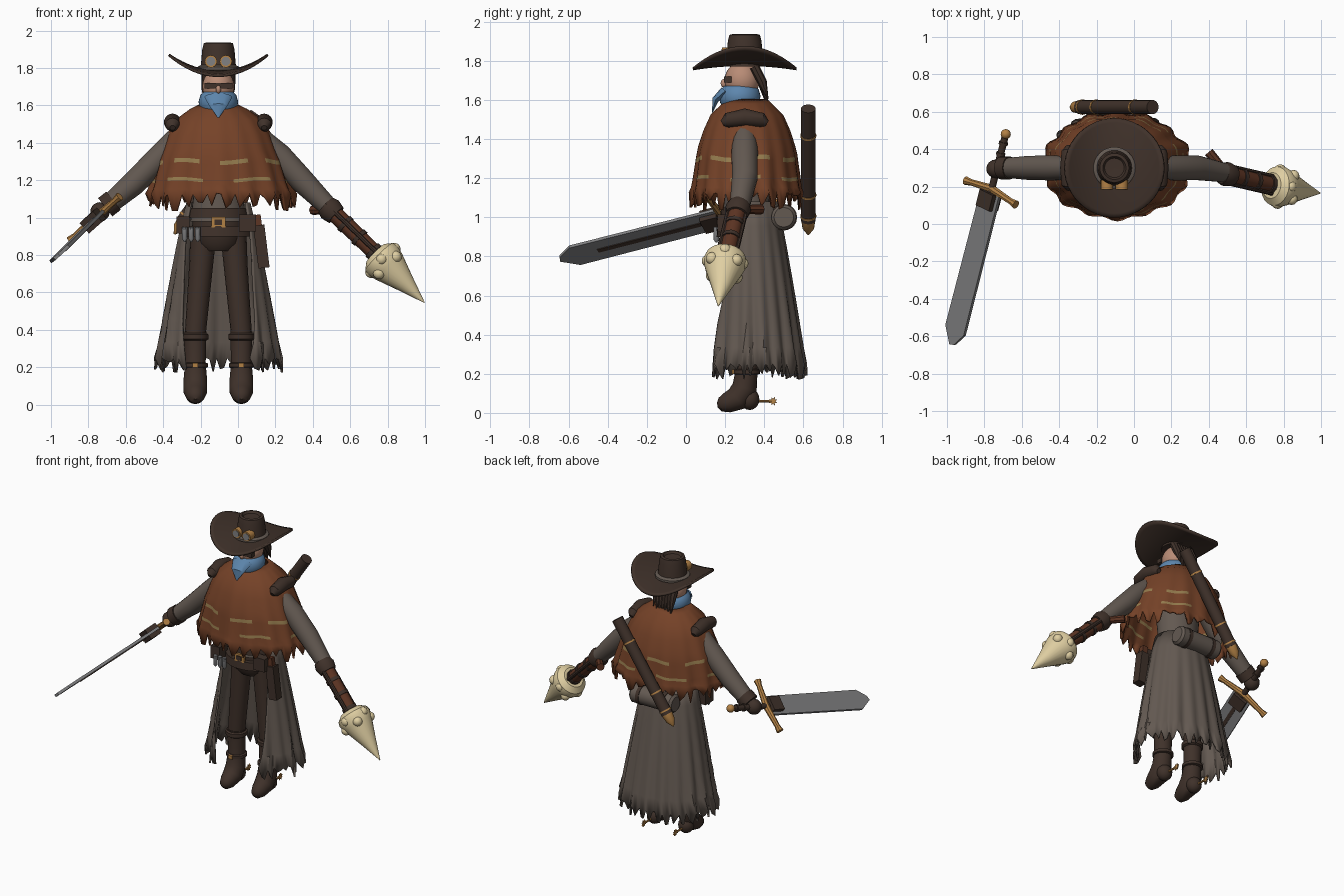
import bpy, bmesh, math, random
from math import sin, cos, pi, radians
from mathutils import Vector as V, Matrix

random.seed(4)
cube = bpy.data.objects.get("Cube")
if cube:
    bpy.data.objects.remove(cube)


def material(name, r, g, b):
    m = bpy.data.materials.new(name)
    m.use_nodes = True
    m.diffuse_color = (r, g, b, 1)
    m.node_tree.nodes["Principled BSDF"].inputs["Base Color"].default_value = (r, g, b, 1)
    return m


LEATHER = material("dark leather", .05, .031, .023)
RUST = material("rust cloth", .18, .055, .021)
COAT = material("grey brown cloth", .125, .1, .083)
SKIN = material("skin", .48, .26, .18)
BLUE = material("blue cloth", .11, .24, .42)
BRASS = material("brass", .45, .22, .06)
BONE = material("bone", .74, .62, .36)
STEEL = material("steel", .22, .22, .225)
WOOD = material("red wood", .11, .035, .017)
STRAW = material("straw trim", .3, .2, .075)
CX, CY = -.105, .3
made = []


def finish(name, bm, *mats):
    bmesh.ops.recalc_face_normals(bm, faces=bm.faces)
    me = bpy.data.meshes.new(name)
    bm.to_mesh(me)
    bm.free()
    ob = bpy.data.objects.new(name, me)
    bpy.context.collection.objects.link(ob)
    for m in mats:
        me.materials.append(m)
    made.append(ob)
    return ob


def loft(name, rows, mats, closed=True, caps=False, rule=None, thick=0):
    """Skin rows of points; rule(row, column) picks the material slot."""
    bm = bmesh.new()
    vs = [[bm.verts.new(p) for p in row] for row in rows]
    n = len(rows[0])
    for i in range(len(vs) - 1):
        for j in range(n if closed else n - 1):
            k = (j + 1) % n
            f = bm.faces.new((vs[i][j], vs[i][k], vs[i + 1][k], vs[i + 1][j]))
            f.material_index = rule(i, j) if rule else 0
    if caps:
        bm.faces.new(vs[0])
        bm.faces.new(vs[-1])
    ob = finish(name, bm, *mats)
    if thick:
        mod = ob.modifiers.new("thickness", 'SOLIDIFY')
        mod.thickness = thick
        mod.offset = 0
    return ob


def tube(name, pts, radii, mat, seg=16, ref=(0, 1, 0), flat=1):
    pts, rows = [V(p) for p in pts], []
    for i, p in enumerate(pts):
        t = (pts[min(i + 1, len(pts) - 1)] - pts[max(i - 1, 0)]).normalized()
        side = t.cross(V(ref)).normalized()
        up = side.cross(t)
        r = radii[i] if isinstance(radii, (list, tuple)) else radii
        r = max(r, .001)
        rows.append([p + side * r * cos(2 * pi * k / seg) + up * r * flat * sin(2 * pi * k / seg)
                     for k in range(seg)])
    return loft(name, rows, [mat], caps=True)


def lathe(name, profile, centre, mat, sx=1, sy=1, seg=32):
    x, y = centre
    return loft(name, [[(x + sx * max(r, .001) * cos(2 * pi * k / seg),
                         y + sy * max(r, .001) * sin(2 * pi * k / seg), z)
                        for k in range(seg)] for r, z in profile], [mat], caps=True)


def ball(name, c, size, mat, seg=16):
    bm = bmesh.new()
    s = size if isinstance(size, tuple) else (size,) * 3
    bmesh.ops.create_uvsphere(bm, u_segments=seg, v_segments=seg // 2 + 2, radius=1,
                              matrix=Matrix.Translation(c) @ Matrix.Diagonal((*s, 1)))
    return finish(name, bm, mat)


def box(name, c, size, mat, tilt=0):
    bm = bmesh.new()
    bmesh.ops.create_cube(bm, size=1, matrix=Matrix.Translation(c) @ Matrix.Rotation(tilt, 4, 'Y')
                          @ Matrix.Diagonal((*size, 1)))
    return finish(name, bm, mat)


def plate(name, outline, origin, ax, ay, thick, mat):
    n = ax.cross(ay) * thick / 2
    return loft(name, [[origin + ax * a + ay * b + n * s for a, b in outline] for s in (-1, 1)],
                [mat], caps=True)


# Hat with swept-up sides, crown, band and goggles
rows = []
for i in range(9):
    r = .08 + .185 * i / 8
    rows.append([(CX + r * cos(a), CY + r * sin(a),
                  1.78 + .09 * (r * cos(a) / .265) ** 2 - .022 * (r * sin(a) / .265) ** 2)
                 for a in (2 * pi * k / 48 for k in range(48))])
loft("hat_brim", rows, [LEATHER], thick=.014)
lathe("hat_crown", [(.1, 1.77), (.094, 1.81), (.086, 1.9), (.078, 1.932), (.062, 1.936),
                    (.052, 1.922), (0, 1.92)], (CX, CY), LEATHER)
lathe("hat_band", [(.098, 1.785), (.112, 1.79), (.112, 1.805), (.094, 1.815)], (CX, CY), COAT)
for s in (-1, 1):
    x = CX + s * .04
    tube("goggle_rim", [(x, .235, 1.835), (x, .185, 1.835)], .033, BRASS, ref=(1, 0, 0))
    tube("goggle_lens", [(x, .2, 1.835), (x, .181, 1.835)], .024, STEEL, ref=(1, 0, 0))

# Head, dark glasses, hair and neck scarf
ball("head", (CX, .287, 1.7), (.086, .09, .095), SKIN, 24)
box("glasses", (CX, .213, 1.705), (.15, .04, .03), LEATHER)
ball("nose", (CX, .195, 1.685), (.014, .018, .022), SKIN)
for i in range(7):
    x = CX + (i - 3) * .022
    z = 1.55 + random.random() * .06
    tube("hair_lock", [(x, .35, 1.77), (x, .39, 1.69), (x, .42, z)], [.025, .024, .002], LEATHER, 8, (1, 0, 0))
lathe("scarf", [(.085, 1.56), (.1, 1.585), (.106, 1.62), (.096, 1.655), (.08, 1.67), (.07, 1.63)],
      (CX, .275), BLUE)
tube("scarf_point", [(CX, .2, 1.645), (CX, .15, 1.6), (CX, .135, 1.535)], [.075, .05, .004],
     BLUE, 12, (0, 1, 0), .35)
tube("scarf_knot", [(CX, .35, 1.6), (CX + .03, .4, 1.56)], [.03, .008], BLUE, 8)

# Poncho: pleated bell with ragged hem and dashed woven stripes
bell = [(1.6, .1, .1), (1.575, .15, .125), (1.52, .225, .18), (1.44, .275, .215), (1.36, .305, .24),
        (1.31, .33, .25), (1.288, .335, .252), (1.208, .36, .263), (1.19, .364, .265),
        (1.15, .375, .27), (1.08, .39, .28)]
N = 96
jag = [random.uniform(-.05, .05) if k % 3 else .045 for k in range(N)]
rows = []
for i, (z, rx, ry) in enumerate(bell):
    t = i / (len(bell) - 1)
    rows.append([])
    for k in range(N):
        a = 2 * pi * k / N
        f = 1 + .03 * t * cos(16 * a) + .015 * t * sin(7 * a)
        wave = .008 * sin(5 * a) if 4 < i < 9 else 0
        rows[-1].append((CX + .015 * t + rx * f * cos(a), .312 + ry * f * sin(a),
                         z + wave + (jag[k] if t == 1 else 0)))
loft("poncho", rows, [RUST, STRAW], thick=.012,
     rule=lambda i, j: int((i == 5 and j % 12 < 7) or (i == 7 and (j + 5) % 16 < 9)))

# Shoulder rolls
for x in (-.35, .14):
    tube("shoulder_roll", [(x, .185, 1.48), (x, .21, 1.495), (x, .3, 1.51), (x, .39, 1.495), (x, .415, 1.48)],
         [.015, .038, .046, .038, .015], LEATHER, 14, (1, 0, 0))

# Torso, hips, belts
lathe("shirt", [(.1, 1.5), (.15, 1.3), (.135, 1.1), (.15, .98)], (CX, .31), COAT, 1, .85)
lathe("hips", [(.135, 1.03), (.14, .95), (.12, .86), (.08, .82)], (CX, .31), LEATHER, 1, .85)
lathe("belt", [(.14, 1.0), (.165, 1.0), (.16, 1.05), (.14, 1.05)], (CX, .32), LEATHER, 1, .88)
lathe("hip_belt", [(.16, .9), (.19, .9), (.185, .955), (.16, .955)], (CX, .32), LEATHER, 1, .86)
box("buckle", (CX, .172, .975), (.075, .02, .055), BRASS)
box("buckle_plate", (CX, .16, .975), (.04, .008, .028), LEATHER)
box("hip_pouch", (-.295, .21, .96), (.07, .09, .09), LEATHER)
box("belt_pouch", (.05, .19, .97), (.09, .06, .09), LEATHER)
for x in (-.285, -.25, -.215):
    tube("vial", [(x, .155, .87), (x, .155, .885), (x, .155, .95)], [.004, .014, .014], STEEL, 10)
box("holster", (.125, .22, .845), (.06, .06, .23), LEATHER, radians(-7))
box("holster_grip", (.105, .22, .98), (.04, .035, .07), WOOD, radians(-7))

# Long open-fronted coat skirt
M = 90
hem = [random.uniform(-.04, .03) if k % 3 else .04 for k in range(M)]
rows = []
for i in range(8):
    t = i / 7
    rows.append([])
    a0 = radians(62 - 30 * t)
    for k in range(M):
        a = a0 + (2 * pi - 2 * a0) * k / (M - 1)
        f = 1 + (.045 * cos(18 * a) + .02 * sin(11 * a)) * t
        g = t ** .85
        rows[-1].append((CX + (.165 + .165 * g) * f * sin(a), .325 + .025 * g - (.135 + .12 * g) * f * cos(a),
                         1.08 - .87 * t + (hem[k] if t == 1 else 0)))
loft("coat_skirt", rows, [COAT], closed=False, thick=.012)

# Legs, boots, straps and spurs
for s in (-1, 1):
    x = CX + s * .123
    tube("trouser_leg", [(CX + s * .08, .31, .92), (CX + s * .092, .31, .75), (x, .31, .38)],
         [.07, .064, .056], LEATHER)
    tube("boot", [(x, .31, .39), (x, .31, .22), (x, .3, .13), (x, .262, .072), (x, .21, .052),
                  (x, .175, .042), (x, .16, .04)], [.06, .056, .064, .064, .052, .036, .012],
         LEATHER, 18, (1, 0, 0))
    ball("heel", (x, .325, .07), (.052, .05, .055), LEATHER)
    lathe("boot_cuff", [(.055, .34), (.07, .35), (.07, .375), (.055, .385)], (x, .31), LEATHER)
    lathe("boot_strap", [(.055, .195), (.067, .2), (.067, .22), (.055, .225)], (x, .31), LEATHER)
    box("strap_buckle", (x, .242, .21), (.03, .012, .024), BRASS)
    tube("spur_shank", [(x, .36, .06), (x, .44, .06)], .007, BRASS, 8, (1, 0, 0))
    star = [((.024 if k % 2 else .012) * cos(pi * k / 8), (.024 if k % 2 else .012) * sin(pi * k / 8))
            for k in range(16)]
    plate("spur_star", star, V((x, .445, .06)), V((0, 1, 0)), V((0, 0, 1)), .008, BRASS)

# Bedroll behind the belt and tube slung across the back
tube("bedroll", [(-.27, .5, 1.0), (-.255, .5, 1.0), (.045, .5, 1.0), (.06, .5, 1.0)],
     [.05, .064, .064, .05], COAT, 20)
for x in (-.2, -.01):
    tube("bedroll_strap", [(x - .012, .5, 1), (x + .012, .5, 1)], .068, LEATHER, 20)
top, low = V((.1, .625, 1.555)), V((-.29, .625, .985))
tube("back_tube", [top, low], .038, LEATHER, 16)
tube("back_tube_tip", [low, low.lerp(top, -.07), low.lerp(top, -.13)], [.036, .03, .004], BRASS)
for t in (.03, .22, .75):
    tube("back_tube_ring", [low.lerp(top, t), low.lerp(top, t + .015)], .041, BRASS)

# Sword arm
tube("right_arm", [(-.33, .3, 1.42), (-.43, .3, 1.31), (-.56, .3, 1.18), (-.69, .3, 1.07)],
     [.06, .068, .065, .053], COAT, 18)
tube("right_cuff", [(-.665, .3, 1.09), (-.71, .3, 1.055)], .062, LEATHER)
ball("right_hand", (-.738, .295, 1.03), (.052, .05, .052), LEATHER)

# Sword, laid along its own axis and width direction
d = V((-.24, -.94, -.24)).normalized()
w = V((.7, -.36, .62))
w = (w - d * w.dot(d)).normalized()
n = d.cross(w)
G = V((-.765, .17, .995))
blade = [(0, -.068), (.78, -.072), (.87, -.01), (.86, .02), (.79, .07), (0, .068)]
plate("blade", blade, G, d, w, .018, STEEL)
plate("blade_slot", [(.1, -.012), (.66, -.012), (.66, .012), (.1, .012)], G - n * .011, d, w, .006, LEATHER)
plate("blade_collar", [(0, -.05), (.09, -.05), (.09, .05), (0, .05)], G, d, w, .075, LEATHER)
tube("crossguard", [G + w * b - d * (.02 - abs(b) * .12) for b in (-.19, -.15, 0, .15, .19)],
     [.024, .017, .022, .017, .024], BRASS, 8, n)
tube("sword_grip", [G, G - d * .31], .019, LEATHER, 12, n)
ball("pommel", G - d * .33, .027, BRASS)
for t in (.21, .27):
    tube("grip_ring", [G - d * t, G - d * (t + .015)], .025, LEATHER, 12, n)

# Lance arm: sleeve, elbow guard, wooden brace
tube("left_arm", [(.12, .3, 1.42), (.22, .3, 1.33), (.34, .3, 1.2), (.48, .275, 1.06)],
     [.06, .068, .066, .052], COAT, 18)
elbow, wrist = V((.47, .272, 1.065)), V((.745, .208, .8))
tube("elbow_guard", [elbow, elbow.lerp(wrist, .08), elbow.lerp(wrist, .2)], [.056, .066, .056], LEATHER)
tube("forearm", [elbow, wrist], [.046, .042], WOOD, 12)
for t in (.35, .62, .9):
    tube("forearm_band", [elbow.lerp(wrist, t), elbow.lerp(wrist, t + .06)], .05, LEATHER, 12)
for s in (-1, 1):
    o = V((0, s * .045, .01))
    tube("brace_rod", [elbow + o, wrist + o], .013, LEATHER, 8)
tube("elbow_spur", [(.48, .29, 1.04), (.4, .385, 1.04)], [.022, .026], WOOD, 8, (0, 0, 1))

# Bone lance head with knobs round its base
base, tip = V((.755, .203, .79)), V((.997, .165, .545))
tube("lance_head", [base.lerp(tip, t) for t in (-.08, 0, .08, .22, .6, 1)],
     [.07, .105, .112, .098, .05, .002], BONE, 24)
ax = (tip - base).normalized()
side = ax.cross(V((0, 1, 0))).normalized()
up = side.cross(ax)
for k in range(8):
    a = 2 * pi * k / 8
    ball("lance_knob", base.lerp(tip, .2 if k % 2 else .08) + (side * cos(a) + up * sin(a)) * .088, .032, BONE, 12)

# Smooth shading with sharp edges kept
bpy.ops.object.select_all(action='DESELECT')
for ob in made:
    ob.select_set(True)
bpy.context.view_layer.objects.active = made[0]
bpy.ops.object.shade_smooth_by_angle(angle=radians(35))
